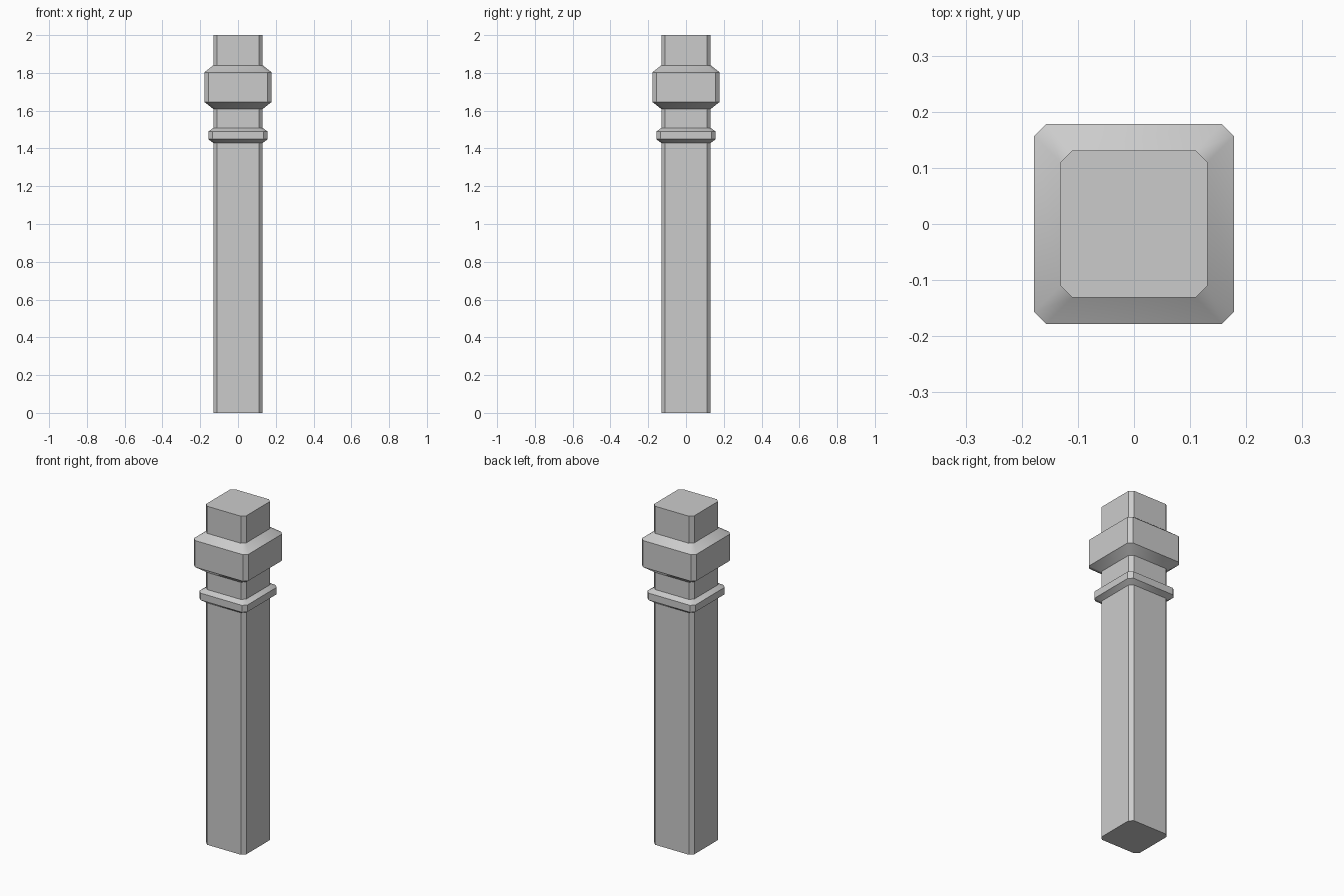
import bpy, bmesh, math

if "Cube" in bpy.data.objects:
    bpy.data.objects.remove(bpy.data.objects["Cube"])

CHAMFER = 0.021
# (half width, height) from foot to top
PROFILE = [
    (0.131, 0.0), (0.131, 1.429),                                    # shaft
    (0.157, 1.449), (0.157, 1.49), (0.131, 1.508),                   # thin ring
    (0.131, 1.609),                                                  # neck
    (0.178, 1.646), (0.178, 1.803), (0.131, 1.84),                   # large collar
    (0.131, 2.0),                                                    # top block
]


def section(a, z):
    """Square with chamfered corners, counter-clockwise."""
    b = a - CHAMFER
    return [(a, -b, z), (a, b, z), (b, a, z), (-b, a, z),
            (-a, b, z), (-a, -b, z), (-b, -a, z), (b, -a, z)]


# Loft the post through its cross-sections
bm = bmesh.new()
rings = [[bm.verts.new(p) for p in section(a, z)] for a, z in PROFILE]
for low, high in zip(rings, rings[1:]):
    for i in range(8):
        j = (i + 1) % 8
        bm.faces.new((low[i], low[j], high[j], high[i]))
bm.faces.new(rings[0][::-1])
bm.faces.new(rings[-1])

mesh = bpy.data.meshes.new("post")
bm.to_mesh(mesh)
bm.free()
post = bpy.data.objects.new("post", mesh)
bpy.context.collection.objects.link(post)

# Soft corners on the slopes, crisp edges elsewhere
bpy.context.view_layer.objects.active = post
post.select_set(True)
bpy.ops.object.shade_smooth_by_angle(angle=math.radians(30))
